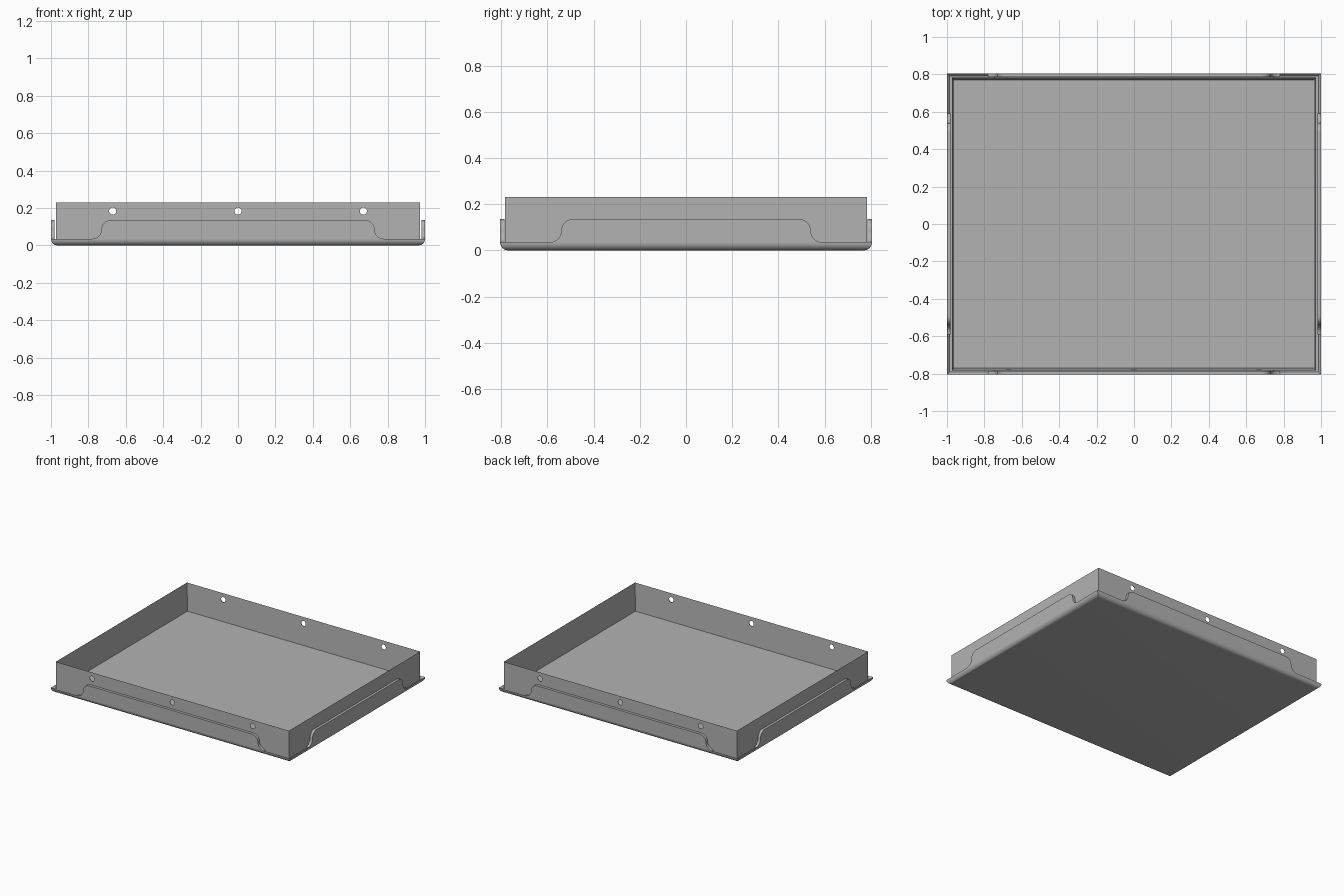
import bpy, bmesh, math
from mathutils import Matrix

if "Cube" in bpy.data.objects:
    bpy.data.objects.remove(bpy.data.objects["Cube"])

W, D = 1.0, 0.805            # half width and depth of the pan
LIP, TAB, TOP = 0.035, 0.135, 0.23
SHEET, FLOOR = 0.02, 0.02
FW, FD, WALL = 0.974, 0.783, 0.018

GREY = (0.45, 0.45, 0.45, 1)
steel = bpy.data.materials.new("grey steel")
steel.use_nodes = True
steel.diffuse_color = GREY
steel.node_tree.nodes["Principled BSDF"].inputs["Base Color"].default_value = GREY


def make(name, bm):
    bmesh.ops.recalc_face_normals(bm, faces=bm.faces)
    mesh = bpy.data.meshes.new(name)
    bm.to_mesh(mesh)
    bm.free()
    mesh.materials.append(steel)
    obj = bpy.data.objects.new(name, mesh)
    bpy.context.collection.objects.link(obj)
    return obj


def box(bm, hx, hy, z0, z1):
    m = Matrix.Translation((0, 0, (z0 + z1) / 2)) @ Matrix.Diagonal((2 * hx, 2 * hy, z1 - z0, 1))
    bmesh.ops.create_cube(bm, size=1, matrix=m)


def top_face(bm):
    return max(bm.faces, key=lambda f: f.calc_center_median().z)


def combine(target, tool, operation):
    mod = target.modifiers.new(operation.lower(), 'BOOLEAN')
    mod.operation, mod.solver, mod.object = operation, 'EXACT', tool
    bpy.context.view_layer.objects.active = target
    bpy.ops.object.modifier_apply(modifier=mod.name)
    bpy.data.objects.remove(tool)


def tab_outline(half, r=0.05, steps=10):
    # S-curved shoulder, mirrored to the other end
    mid = LIP + r
    side = []
    for i in range(steps + 1):
        a = math.pi / 2 * i / steps
        side.append((half + r - r * math.sin(a), mid - r * math.cos(a)))
    for i in range(1, steps + 1):
        a = math.pi / 2 * i / steps
        side.append((half - r + r * math.cos(a), mid + r * math.sin(a)))
    return side + [(-u, z) for u, z in reversed(side)]


def add_tab(bm, half, offset, turn):
    rot = Matrix.Rotation(turn, 4, 'Z')
    verts = [bm.verts.new((u, -offset, z)) for u, z in tab_outline(half)]
    face = bm.faces.new(verts)
    out = bmesh.ops.extrude_face_region(bm, geom=[face])
    back = [v for v in out["geom"] if isinstance(v, bmesh.types.BMVert)]
    bmesh.ops.translate(bm, verts=back, vec=(0, SHEET, 0))
    bmesh.ops.transform(bm, matrix=rot, verts=verts + back)


# Pan: rolled bottom edge and a recessed floor
bm = bmesh.new()
box(bm, W, D, 0, LIP)
low = [e for e in bm.edges if all(v.co.z < 0.001 for v in e.verts)]
bmesh.ops.bevel(bm, geom=low, offset=LIP - 0.001, segments=8, profile=0.5, affect='EDGES')
floor = top_face(bm)
bmesh.ops.inset_region(bm, faces=[floor], thickness=SHEET)
bmesh.ops.translate(bm, verts=floor.verts, vec=(0, 0, FLOOR - LIP))
pan = make("pan", bm)

# Raised tabs on all four sides
bm = bmesh.new()
for k in range(4):
    half, offset = ((0.73, D), (0.54, W))[k % 2]
    add_tab(bm, half, offset, k * math.pi / 2)
combine(pan, make("tabs", bm), 'UNION')

# Frame: four upright walls standing in the pan
bm = bmesh.new()
box(bm, FW, FD, FLOOR, TOP)
inner = top_face(bm)
bmesh.ops.inset_region(bm, faces=[inner], thickness=WALL)
bmesh.ops.translate(bm, verts=inner.verts, vec=(0, 0, FLOOR + 0.002 - TOP))
frame = make("wall_frame", bm)

# Shallow round holes in the front and back walls
bm = bmesh.new()
for x in (-0.67, 0, 0.67):
    for y in (-FD, FD):
        m = Matrix.Translation((x, y, 0.183)) @ Matrix.Rotation(math.pi / 2, 4, 'X')
        bmesh.ops.create_cone(bm, cap_ends=True, segments=24, radius1=0.019,
                              radius2=0.019, depth=0.024, matrix=m)
combine(frame, make("hole_cutter", bm), 'DIFFERENCE')

for obj in (pan, frame):
    bpy.ops.object.select_all(action='DESELECT')
    obj.select_set(True)
    bpy.context.view_layer.objects.active = obj
    bpy.ops.object.shade_smooth_by_angle(angle=math.radians(35))
